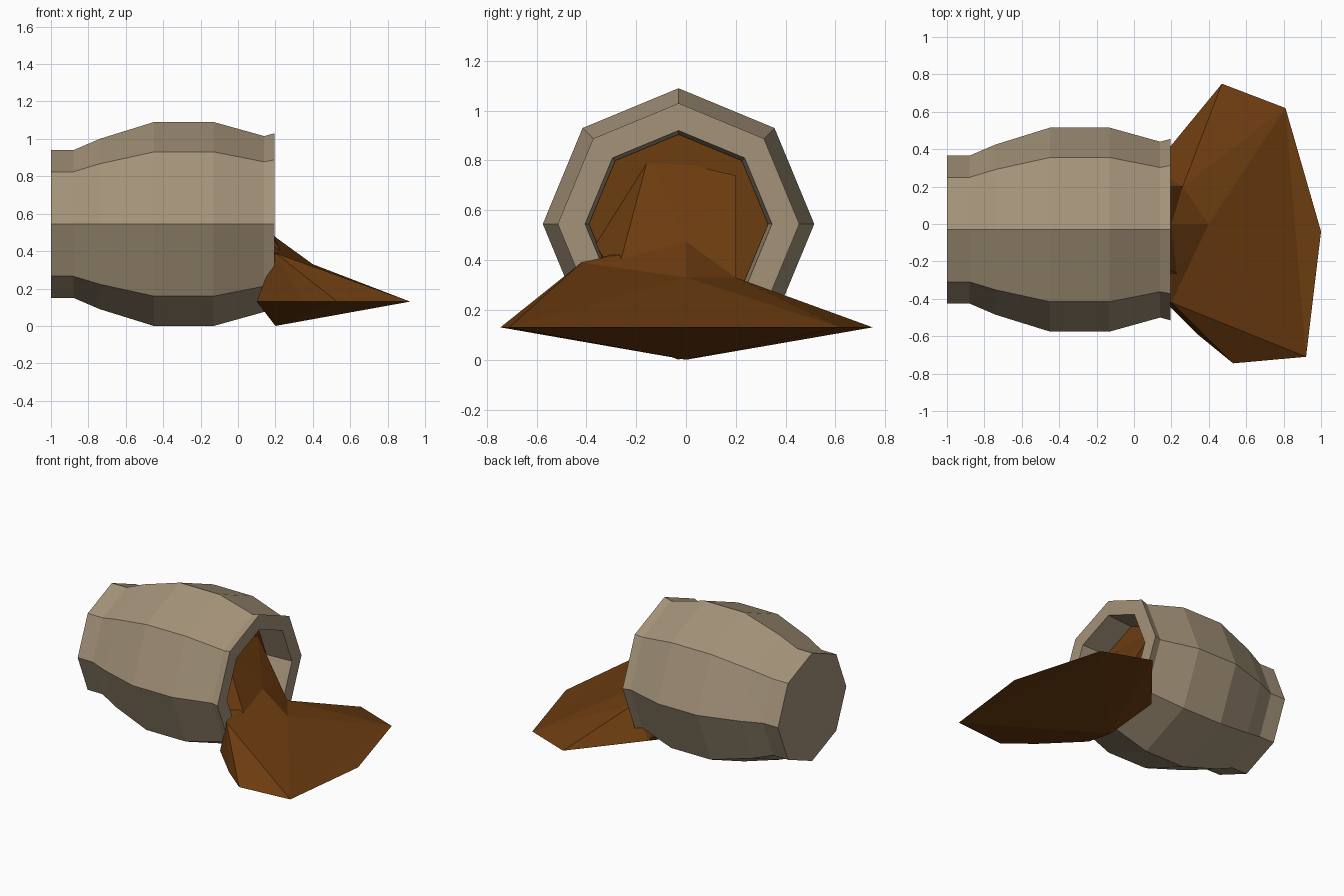
import bpy, bmesh
from math import sin, cos, pi

if "Cube" in bpy.data.objects:
    bpy.data.objects.remove(bpy.data.objects["Cube"])

SIDES, CY, CZ = 8, -0.03, 0.545


def material(name, rgb):
    m = bpy.data.materials.new(name)
    m.diffuse_color = (*rgb, 1)
    m.use_nodes = True
    m.node_tree.nodes["Principled BSDF"].inputs["Base Color"].default_value = m.diffuse_color
    return m


def finish(name, bm, mat):
    me = bpy.data.meshes.new(name)
    bm.to_mesh(me)
    bm.free()
    me.materials.append(mat)
    ob = bpy.data.objects.new(name, me)
    bpy.context.collection.objects.link(ob)
    return ob


def lathe_x(name, profile, mat):
    """Octagonal solid around the barrel axis from (x, radius) pairs, ends capped."""
    bm = bmesh.new()
    rings = [[bm.verts.new((x, CY + r * sin(2 * pi * i / SIDES), CZ + r * cos(2 * pi * i / SIDES)))
              for i in range(SIDES)] for x, r in profile]
    for a, b in zip(rings, rings[1:]):
        for i in range(SIDES):
            j = (i + 1) % SIDES
            bm.faces.new((a[i], a[j], b[j], b[i]))
    bm.faces.new(rings[0])
    bm.faces.new(rings[-1])
    bmesh.ops.recalc_face_normals(bm, faces=bm.faces)
    return finish(name, bm, mat)


def hull(name, points, mat, flap=None):
    """Faceted lump around a few points, with an optional thin flap."""
    bm = bmesh.new()
    for p in points:
        bm.verts.new(p)
    res = bmesh.ops.convex_hull(bm, input=bm.verts)
    loose = [v for v in bm.verts if not v.link_faces]
    bmesh.ops.delete(bm, geom=loose, context='VERTS')
    bmesh.ops.recalc_face_normals(bm, faces=bm.faces)
    if flap:
        bm.faces.new([bm.verts.new(p) for p in flap])
    return finish(name, bm, mat)


wood = material("wood", (0.37, 0.29, 0.19))
earth = material("spill", (0.15, 0.045, 0.005))

# Barrel lying on its side, open at +x
lathe_x("barrel", [(-1, .395), (-.88, .395), (-.74, .455), (-.45, .545), (-.13, .545),
                   (.14, .47), (.195, .485), (.195, .375), (-.1, .355)], wood)

# Contents closing the inside of the barrel
lathe_x("contents", [(-.1, .355), (0, .36)], earth)

# Spilled heap outside, with a thin front lip
Z = 0.13
left, back, mid = (.27, -.28, .33), (.26, .2, .33), (.4, 0, .33)
shoulder = (.2, -.42, .39)
c1, tip, c2 = (.92, -.71, Z), (1.0, -.04, Z), (.81, .62, Z)
hull("spilled_heap", [c1, c2, (.47, .75, Z), (.195, .35, Z), (.1, .3, Z), (.1, -.35, Z),
                      (.195, -.43, Z), (.34, -.59, Z), (.53, -.745, Z), (.2, 0, 0),
                      left, back, mid, shoulder], earth, flap=(c1, tip, c2))

# Ridge running from the heap back into the opening
ridge = (.2, 0, .475)
hull("heap_ridge", [left, back, mid, ridge, shoulder,
                    (0, -.34, .4), (0, .2, .34), (0, 0, .5)], earth)

# Slope of contents rising inside the barrel
hull("inner_slope", [(-.02, -.15, .82), (-.02, -.37, .47), (.02, .2, .74), (-.02, .2, .3),
                     ridge, back, left, (-.02, -.3, .35)], earth)
